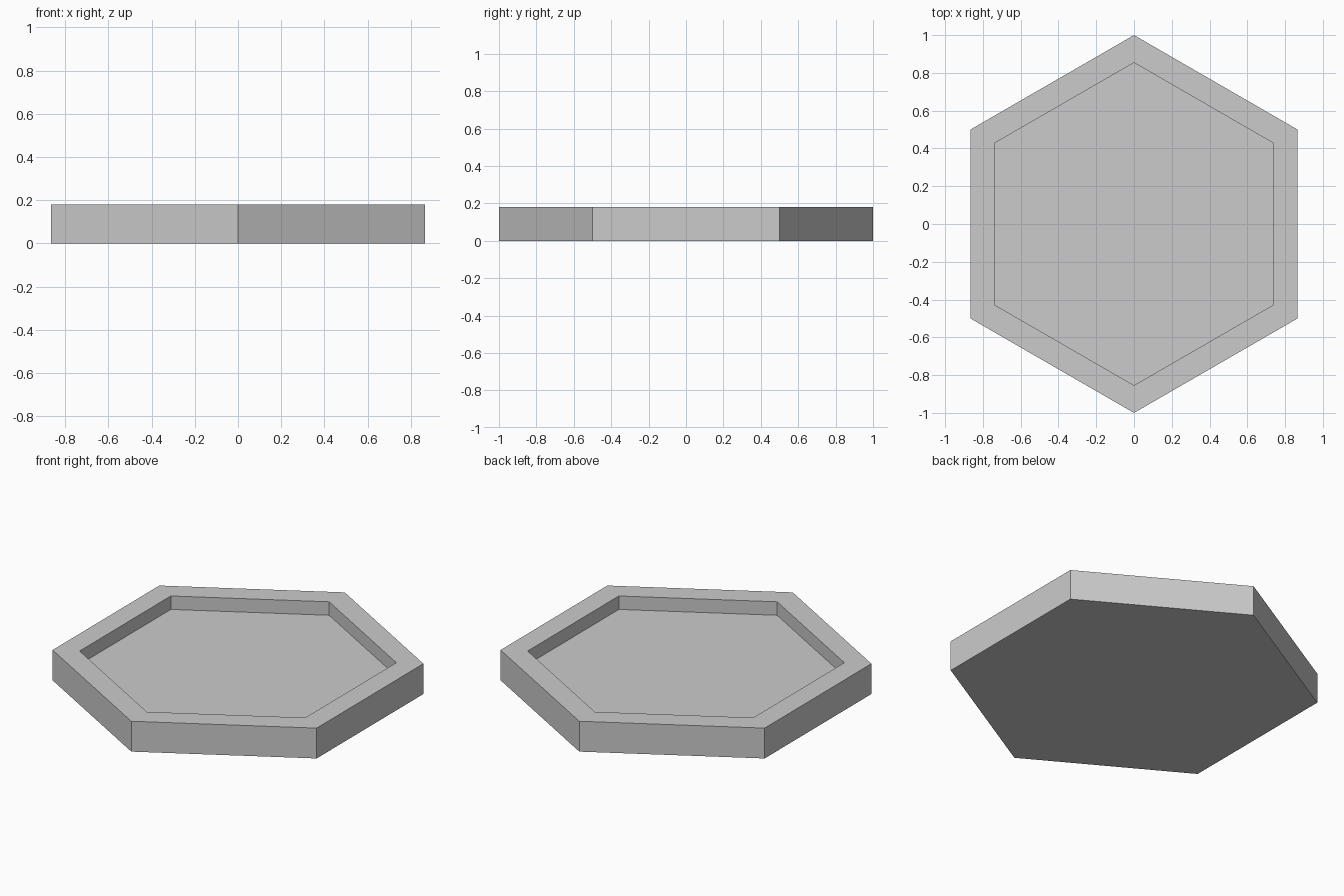
import bpy, bmesh, math

if "Cube" in bpy.data.objects:
    bpy.data.objects.remove(bpy.data.objects["Cube"])

RADIUS, INNER_RADIUS = 1.0, 0.854
HEIGHT, FLOOR = 0.18, 0.10


def hex_ring(bm, radius, z):
    # Hexagon with corners pointing along +y and -y
    angles = [math.radians(90 + 60 * i) for i in range(6)]
    return [bm.verts.new((radius * math.cos(a), radius * math.sin(a), z)) for a in angles]


bm = bmesh.new()
# Rings run from the base, up the outside, over the rim and down to the floor
profile = [(RADIUS, 0), (RADIUS, HEIGHT), (INNER_RADIUS, HEIGHT), (INNER_RADIUS, FLOOR)]
rings = [hex_ring(bm, r, z) for r, z in profile]
for low, high in zip(rings, rings[1:]):
    for i in range(6):
        j = (i + 1) % 6
        bm.faces.new((low[i], low[j], high[j], high[i]))

# Underside and recessed floor
bm.faces.new(rings[0][::-1])
bm.faces.new(rings[-1])

mesh = bpy.data.meshes.new("hexagonal_tray")
bm.to_mesh(mesh)
bm.free()
tray = bpy.data.objects.new("hexagonal_tray", mesh)
bpy.context.collection.objects.link(tray)
